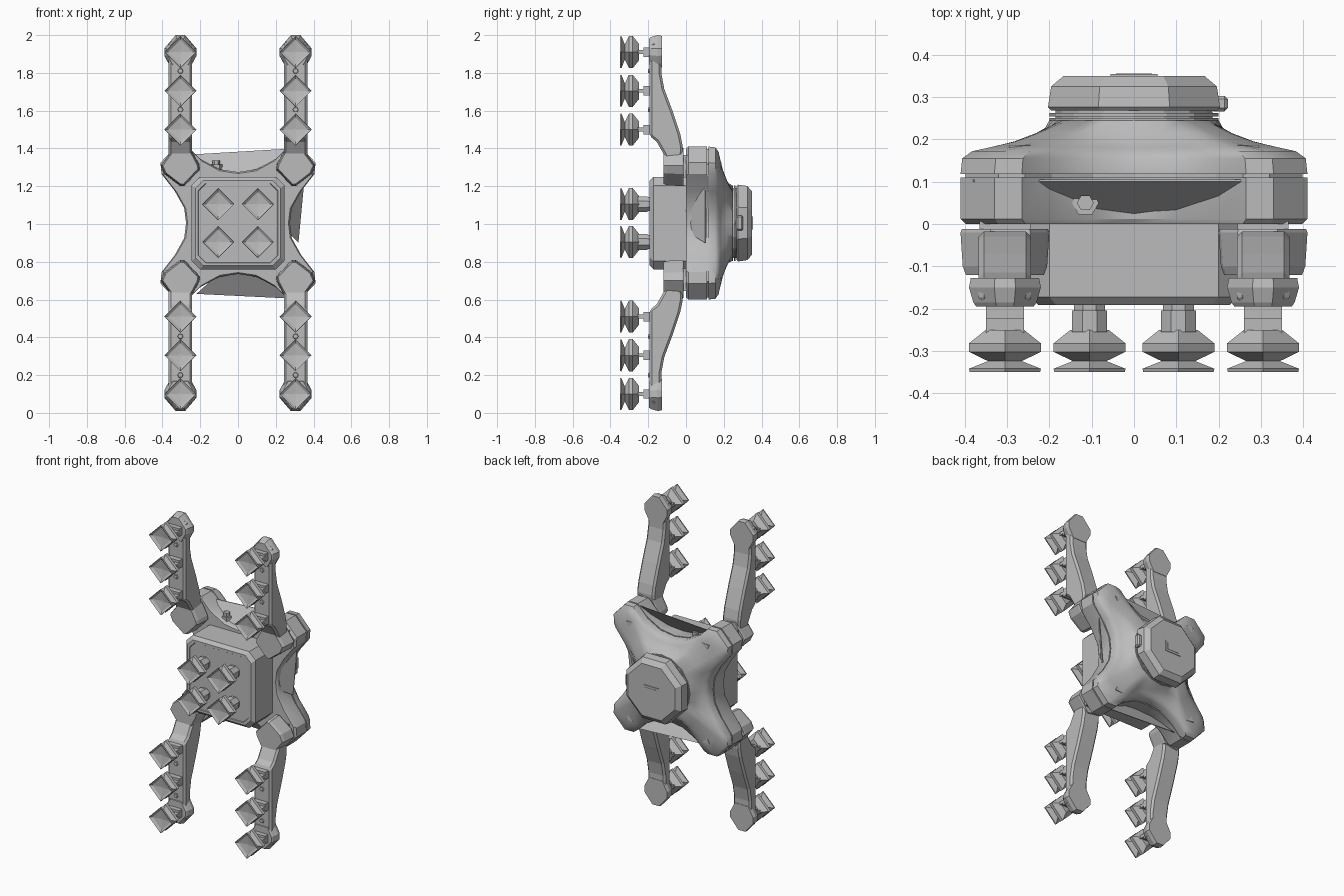
import bpy, bmesh, math
from mathutils import Vector

if "Cube" in bpy.data.objects:
    bpy.data.objects.remove(bpy.data.objects["Cube"])

MID = 1.005  # height of the symmetry plane

grey = bpy.data.materials.new("plain grey")
grey.use_nodes = True
grey.diffuse_color = (0.5, 0.5, 0.5, 1)
grey.node_tree.nodes["Principled BSDF"].inputs["Base Color"].default_value = grey.diffuse_color


def loft(name, rings, bevel=0, smooth=0):
    """Skin a list of equal-length point rings and cap both ends."""
    bm = bmesh.new()
    loops = [[bm.verts.new(p) for p in ring] for ring in rings]
    n = len(loops[0])
    for a, b in zip(loops, loops[1:]):
        for i in range(n):
            j = (i + 1) % n
            bm.faces.new((a[i], a[j], b[j], b[i]))
    bm.faces.new(loops[0])
    bm.faces.new(loops[-1])
    bmesh.ops.recalc_face_normals(bm, faces=bm.faces)
    mesh = bpy.data.meshes.new(name)
    bm.to_mesh(mesh)
    bm.free()
    mesh.materials.append(grey)
    ob = bpy.data.objects.new(name, mesh)
    bpy.context.collection.objects.link(ob)
    if bevel:
        mod = ob.modifiers.new("chamfer", "BEVEL")
        mod.width = bevel
        mod.segments = 1
    if smooth:
        bpy.context.view_layer.objects.active = ob
        ob.select_set(True)
        bpy.ops.object.shade_smooth_by_angle(angle=math.radians(smooth))
        ob.select_set(False)
    return ob


def front_rings(outline, layers, cx=0, cz=MID):
    """Rings of an xz outline at (y, scale) layers."""
    return [[(cx + x * s, y, cz + z * s) for x, z in outline] for y, s in layers]


def ngon(n, r=1, turn=0):
    return [(r * math.cos(turn + math.tau * i / n), r * math.sin(turn + math.tau * i / n))
            for i in range(n)]


def box(name, x, y, z, bevel=0):
    rect = [(x[0], z[0]), (x[1], z[0]), (x[1], z[1]), (x[0], z[1])]
    return loft(name, front_rings(rect, [(y[0], 1), (y[1], 1)], 0, 0), bevel)


def chamfered(w, h, c):
    return [(w, h - c), (w - c, h), (c - w, h), (-w, h - c),
            (-w, c - h), (c - w, -h), (w - c, -h), (w, c - h)]


# Star-shaped hub: one quarter outline mirrored, blended to a circle at the back
quarter = [(0, 0.27), (0.1, 0.285), (0.2, 0.34), (0.265, 0.405), (0.33, 0.405),
           (0.41, 0.32), (0.405, 0.26), (0.335, 0.17), (0.285, 0.08), (0.275, 0)]
half = quarter + [(x, -z) for x, z in quarter[-2::-1]]
star = half + [(-x, z) for x, z in half[-2:0:-1]]


def blend(y, scale, t):
    ring = []
    for x, z in star:
        v = Vector((x, z))
        v = (v * scale).lerp(v.normalized() * 0.2, t)
        ring.append((v.x, y, MID + v.y))
    return ring


loft("star_hub", [blend(0, 0.97, 0), blend(0.012, 1, 0), blend(0.11, 1, 0)], smooth=30)
loft("hub_seam", [blend(0.11, 0.97, 0), blend(0.118, 0.97, 0)])
loft("hub_dome", [blend(0.118, 1, 0), blend(0.155, 0.99, 0), blend(0.172, 0.95, 0.03),
                  blend(0.182, 0.93, 0.2), blend(0.195, 0.93, 0.45),
                  blend(0.215, 0.93, 0.7), blend(0.245, 0.95, 1)], smooth=40)

# Slanted sheets spanning the gaps between the hub lobes
webs = {"top_web": [(-0.38, 1.36), (0.29, 1.4), (0.1, 1.27), (-0.1, 1.27)],
        "bottom_web": [(-0.22, 0.63), (0.29, 0.605), (0.1, 0.74), (-0.1, 0.74)],
        "left_web": [(0.36, 1.32), (0.32, 0.9), (0.27, 0.95), (0.27, 1.05)]}
for name, pts in webs.items():
    depth = [0.1, 0.1, 0.02, 0.02]
    loft(name, [[(x, y + d, z) for (x, z), y in zip(pts, depth)] for d in (0, 0.005)])

# Hex bolt on the upper wall of the hub
for r, z0, z1 in ((0.032, 1.27, 1.315), (0.02, 1.31, 1.335)):
    loft("top_bolt", [[(-0.115 + x, 0.05 + y, z) for x, y in ngon(6, r)] for z in (z0, z1)])

# Front housing with chamfered corners and a raised face panel
loft("front_housing", front_rings(chamfered(0.245, 0.245, 0.045),
     [(-0.172, 1), (0.005, 1)]), smooth=20)
loft("front_panel", front_rings(chamfered(0.245, 0.245, 0.045),
     [(-0.172, 1), (-0.192, 0.92), (-0.192, 0.86), (-0.188, 0.85)]))

# Rear neck and cap
circle = ngon(16)
loft("rear_neck", front_rings(circle, [(0.24, 0.2), (0.25, 0.2), (0.25, 0.185), (0.27, 0.185)]))
loft("neck_flange", front_rings(circle, [(0.254, 0.2), (0.262, 0.2)]))
cap = ngon(8, 1, math.pi / 8)
loft("rear_cap", front_rings(cap, [(0.268, 0.212), (0.276, 0.22), (0.325, 0.212),
                                   (0.35, 0.18)]))
box("rear_port_frame", (-0.055, 0.055), (0.345, 0.354), (MID - 0.035, MID + 0.035))
box("rear_port", (-0.042, 0.042), (0.35, 0.356), (MID - 0.022, MID + 0.022))
box("cap_knob", (0.18, 0.222), (0.266, 0.303), (MID - 0.04, MID + 0.04), 0.008)

diamond = ngon(4)


def bellows(name, x, z):
    """Four-sided two-fold suction cup with a hollow mouth."""
    loft(name, front_rings(diamond, [(-0.25, 0.045), (-0.282, 0.085), (-0.302, 0.085),
         (-0.324, 0.04), (-0.342, 0.085), (-0.35, 0.083), (-0.34, 0.065),
         (-0.333, 0.01)], x, z))


# Arm side profile (y, height above the symmetry plane)
arm_side = [(-0.185, 0.96), (-0.192, 0.9), (-0.192, 0.46), (-0.155, 0.43), (-0.115, 0.36),
            (-0.115, 0.24), (-0.02, 0.24), (-0.018, 0.41), (-0.03, 0.47), (-0.07, 0.59),
            (-0.115, 0.71), (-0.13, 0.79), (-0.13, 0.96)]
head = [(-0.025, 0.995), (0.025, 0.995), (0.085, 0.925), (0.085, 0.885), (0.05, 0.82),
        (-0.05, 0.82), (-0.085, 0.885), (-0.085, 0.925)]
shoulder = [(-0.06, 0.385), (0.035, 0.4), (0.105, 0.305), (0.085, 0.26), (0.0, 0.195),
            (-0.02, 0.195), (-0.105, 0.285), (-0.1, 0.31)]

for up in (1, -1):
    for side in (1, -1):
        tag = ("upper_" if up > 0 else "lower_") + ("left_" if side > 0 else "right_")
        ax = 0.305 * side

        def plate(name, outline, layers, pivot):
            rings = [[(ax + side * x * s, y, MID + up * (pivot + (z - pivot) * s))
                      for x, z in outline] for y, s in layers]
            loft(tag + name, rings)

        # Arm beam, tip head and shoulder block
        loft(tag + "arm", [[(ax + x, y, MID + up * h) for y, h in arm_side]
                           for x in (-0.062, 0.062)], 0.012)
        plate("arm_head", head, [(-0.195, 0.8), (-0.185, 0.88), (-0.15, 1), (-0.128, 0.95)], 0.91)
        plate("shoulder", shoulder, [(-0.12, 0.88), (-0.1, 0.95), (-0.02, 1), (-0.012, 0.97)], 0.3)
        box(tag + "hub_joint", (ax - 0.06, ax + 0.06), (-0.02, 0.01),
            (MID + up * 0.3 - 0.06, MID + up * 0.3 + 0.06))

        # Three cups with their fittings on each arm
        for h in (0.905, 0.7, 0.495):
            z = MID + up * h
            bellows(tag + "arm_cup", ax, z)
            box(tag + "cup_base", (ax - 0.045, ax + 0.045), (-0.225, -0.185), (z - 0.025, z + 0.025))
            box(tag + "cup_stem", (ax - 0.045, ax + 0.045), (-0.26, -0.22), (z - 0.01, z + 0.01))

        # Small screws between the cups
        for h in (0.805, 0.6):
            loft(tag + "arm_screw", front_rings(ngon(6, 0.016), [(-0.2, 0.8), (-0.19, 1)],
                                                ax, MID + up * h))

        # Cup on the front housing
        bellows(tag + "centre_cup", 0.105 * side, MID + up * 0.1)
        loft(tag + "centre_stem", front_rings(ngon(8, 1, math.pi / 8),
             [(-0.255, 0.045), (-0.205, 0.045), (-0.205, 0.04), (-0.185, 0.04)],
             0.105 * side, MID + up * 0.1))

        # Small triangular mark on each dome lobe
        mark = [(0.245, 0.32), (0.275, 0.27), (0.295, 0.315)]
        loft(tag + "lobe_mark", [[(side * x, y, MID + up * z) for x, z in mark]
                                 for y in (0.178, 0.187)])
